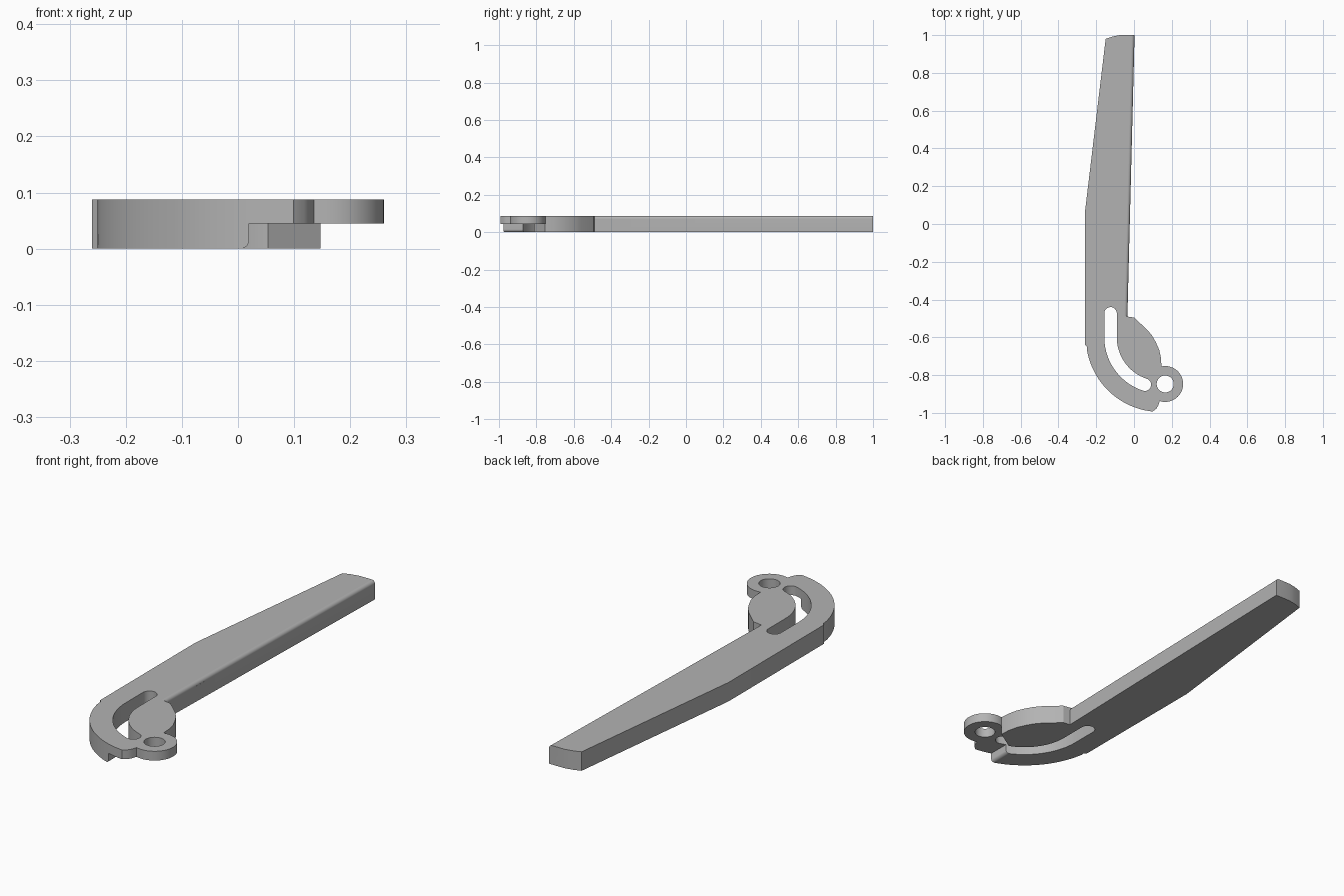
import bpy, bmesh
from math import radians, cos, sin, atan2, pi
from mathutils import Matrix

old = bpy.data.objects.get("Cube")
if old:
    bpy.data.objects.remove(old, do_unlink=True)

THICK, HALF = 0.088, 0.045
PIVOT, EAR = (0.14, -0.6), (0.165, -0.847)

grey = bpy.data.materials.new("plain grey")
grey.use_nodes = True
grey.diffuse_color = (0.45, 0.45, 0.45, 1)
grey.node_tree.nodes["Principled BSDF"].inputs["Base Color"].default_value = (0.45, 0.45, 0.45, 1)


def arc(centre, r, a0, a1, n=24):
    """Points along an arc, angles in degrees."""
    steps = [radians(a0 + (a1 - a0) * i / n) for i in range(n + 1)]
    return [(centre[0] + r * cos(a), centre[1] + r * sin(a)) for a in steps]


def prism(name, points, z0, z1, matrix=None):
    """Extrude a flat outline from z0 to z1."""
    clean = []
    for p in points:
        if not clean or abs(p[0] - clean[-1][0]) + abs(p[1] - clean[-1][1]) > 1e-4:
            clean.append(p)
    if abs(clean[0][0] - clean[-1][0]) + abs(clean[0][1] - clean[-1][1]) < 1e-4:
        clean.pop()
    bm = bmesh.new()
    face = bm.faces.new([bm.verts.new((x, y, z0)) for x, y in clean])
    ext = bmesh.ops.extrude_face_region(bm, geom=[face])
    top = [v for v in ext["geom"] if isinstance(v, bmesh.types.BMVert)]
    bmesh.ops.translate(bm, verts=top, vec=(0, 0, z1 - z0))
    if matrix:
        bm.transform(matrix)
    bmesh.ops.recalc_face_normals(bm, faces=bm.faces)
    mesh = bpy.data.meshes.new(name)
    bm.to_mesh(mesh)
    bm.free()
    mesh.materials.append(grey)
    obj = bpy.data.objects.new(name, mesh)
    bpy.context.collection.objects.link(obj)
    return obj


def edge_rounder(name, start, end, r, top=False):
    """Cutter that rounds a lower or upper +x edge running from start to end."""
    m = 0.03
    prof = arc((-r, r), r, 0, -90, 8) + [(-r, -m), (m, -m), (m, r)]
    if top:
        prof = [(x, THICK - z) for x, z in prof]
    dx, dy = end[0] - start[0], end[1] - start[1]
    place = (Matrix.Translation((start[0], start[1], 0))
             @ Matrix.Rotation(atan2(dy, dx) - pi / 2, 4, 'Z')
             @ Matrix.Rotation(pi / 2, 4, 'X'))
    return prism(name, prof, -(dx * dx + dy * dy) ** 0.5, 0, place)


# Lever outline: blade tip, left side, curved foot, ear, lobe, ledge
outline = [(0.003, 1.0), (-0.075, 1.0), (-0.115, 0.992), (-0.15, 0.98),
           (-0.26, 0.06), (-0.26, -0.64), (-0.248, -0.652)]
outline += arc(PIVOT, 0.395, 188.9, 264)
outline += [(0.118, -0.978), (0.128, -0.962)]
outline += arc(EAR, 0.095, -108, 102, 40)
outline += [(0.143, -0.71), (0.133, -0.665), (0.115, -0.625), (0.095, -0.59),
            (0.07, -0.56), (0.0, -0.495), (-0.035, -0.49)]
lever = prism("lever", outline, 0, THICK)

# Curved guide slot
R, r, end = 0.264, 0.033, 251.8
slot_end = arc(PIVOT, R, end, end, 1)[0]
slot = arc((PIVOT[0] - R, -0.473), r, 0, 180, 16) + arc(PIVOT, R + r, 180, end)
slot += arc(slot_end, r, end, end + 180, 16) + arc(PIVOT, R - r, end, 180)

# Relief under the ear leaves only the upper half thickness
relief = [(0.02, -1.1), (0.3, -1.1), (0.3, -0.655), (0.145, -0.755),
          (0.053, -0.814), (0.02, -0.85)]

cutters = [
    prism("slot_cutter", slot, -0.1, 0.2),
    prism("ear_hole_cutter", arc(EAR, 0.045, 0, 360, 40), -0.1, 0.2),
    prism("relief_cutter", relief, -0.1, HALF),
    edge_rounder("foot_end_rounder", (0.02, -1.1), (0.02, -0.855), 0.016),
]
for top in (False, True):
    cutters.append(edge_rounder("blade_rounder", (-0.035, -0.4885), (0.0043, 1.05), 0.016, top))

# Cut the lever and discard the cutters
bpy.context.view_layer.objects.active = lever
lever.select_set(True)
for cutter in cutters:
    cutter.hide_render = True
    mod = lever.modifiers.new(cutter.name, 'BOOLEAN')
    mod.operation, mod.solver, mod.object = 'DIFFERENCE', 'EXACT', cutter
    bpy.ops.object.modifier_apply(modifier=mod.name)
    bpy.data.objects.remove(cutter, do_unlink=True)

bpy.ops.object.select_all(action='DESELECT')
lever.select_set(True)
bpy.ops.object.shade_smooth_by_angle(angle=radians(25))
